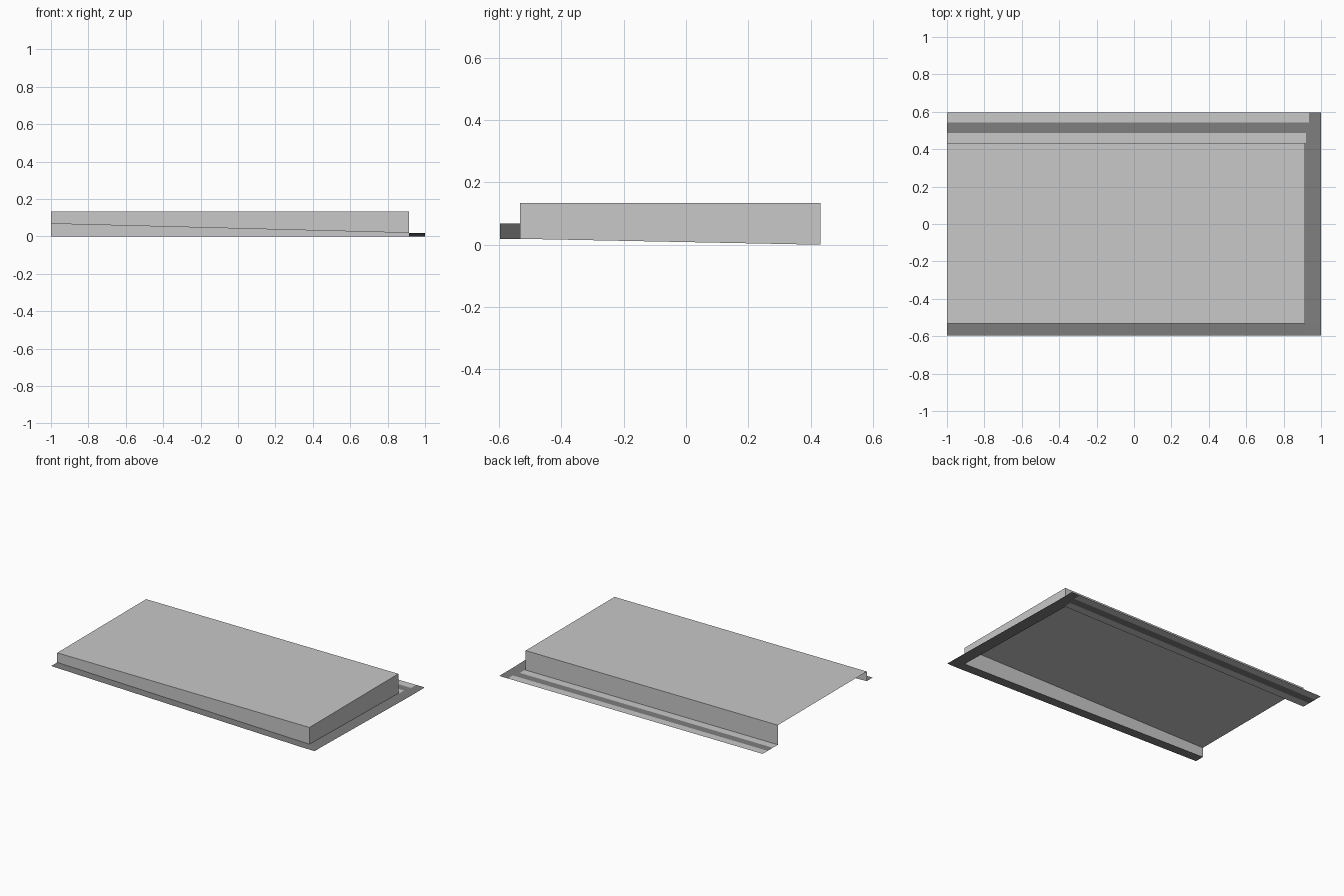
import bpy

if "Cube" in bpy.data.objects:
    bpy.data.objects.remove(bpy.data.objects["Cube"])

Y0, Y1 = -0.597, 0.597          # outer front and back edges
X_WALL, Y_FRONT, Y_BACK = 0.915, -0.532, 0.432
Z_TOP, Z_LEFT, Z_CORNER = 0.134, 0.068, 0.019


def material(name, value):
    m = bpy.data.materials.new(name)
    m.diffuse_color = (value, value, value, 1)
    m.use_nodes = True
    m.node_tree.nodes["Principled BSDF"].inputs["Base Color"].default_value = m.diffuse_color
    return m


light = material("light_grey", 0.58)
dark = material("dark_grey", 0.21)


def sheet(name, mat, *quads):
    """Thin part made of separate flat panels."""
    verts = [p for q in quads for p in q]
    faces, n = [], 0
    for q in quads:
        faces.append(tuple(range(n, n + len(q))))
        n += len(q)
    me = bpy.data.meshes.new(name)
    me.from_pydata(verts, [], faces)
    me.materials.append(mat)
    ob = bpy.data.objects.new(name, me)
    bpy.context.collection.objects.link(ob)
    return ob


def z_front(x):
    """Height of the front flange, falling from left to right."""
    return Z_LEFT + (Z_CORNER - Z_LEFT) * (x + 1) / (X_WALL + 1) if x < X_WALL else Z_CORNER


def z_right(y):
    """Height of the right flange, falling from front to back."""
    if y <= Y_FRONT:
        return Z_CORNER
    return max(0.0, Z_CORNER * (Y_BACK - y) / (Y_BACK - Y_FRONT))


# Flat top panel
sheet("top_panel", light,
      [(-1, Y_FRONT, Z_TOP), (X_WALL, Y_FRONT, Z_TOP),
       (X_WALL, Y_BACK, Z_TOP), (-1, Y_BACK, Z_TOP)])

# Three walls, open on the left and underneath
sheet("front_wall", light,
      [(-1, Y_FRONT, z_front(-1)), (X_WALL, Y_FRONT, Z_CORNER),
       (X_WALL, Y_FRONT, Z_TOP), (-1, Y_FRONT, Z_TOP)])
sheet("right_wall", light,
      [(X_WALL, Y_FRONT, Z_CORNER), (X_WALL, Y_BACK, 0),
       (X_WALL, Y_BACK, Z_TOP), (X_WALL, Y_FRONT, Z_TOP)])
sheet("back_wall", light,
      [(X_WALL, Y_BACK, 0), (-1, Y_BACK, 0),
       (-1, Y_BACK, Z_TOP), (X_WALL, Y_BACK, Z_TOP)])

# Sloping flange along the front
sheet("front_flange", dark,
      [(-1, Y0, z_front(-1)), (X_WALL, Y0, Z_CORNER),
       (X_WALL, Y_FRONT, Z_CORNER), (-1, Y_FRONT, z_front(-1))],
      [(X_WALL, Y0, Z_CORNER), (1, Y0, Z_CORNER),
       (1, Y_FRONT, Z_CORNER), (X_WALL, Y_FRONT, Z_CORNER)])

# Sloping flange along the right side
sheet("right_flange", dark,
      [(X_WALL, Y_FRONT, z_right(Y_FRONT)), (1, Y_FRONT, z_right(Y_FRONT)),
       (1, Y_BACK, z_right(Y_BACK)), (X_WALL, Y_BACK, z_right(Y_BACK))])

# Three bands behind the back wall, with dark corner pieces at their ends
step = (Y1 - Y_BACK) / 3
for i, (mat, x_end) in enumerate([(light, 0.92), (dark, 0.925), (light, 0.935)]):
    a, b = Y_BACK + i * step, Y_BACK + (i + 1) * step
    sheet(f"back_band_{i + 1}", mat,
          [(-1, a, 0), (x_end, a, 0), (x_end, b, 0), (-1, b, 0)])
    sheet(f"back_corner_{i + 1}", dark,
          [(x_end, a, 0), (1, a, 0), (1, b, 0), (x_end, b, 0)])
